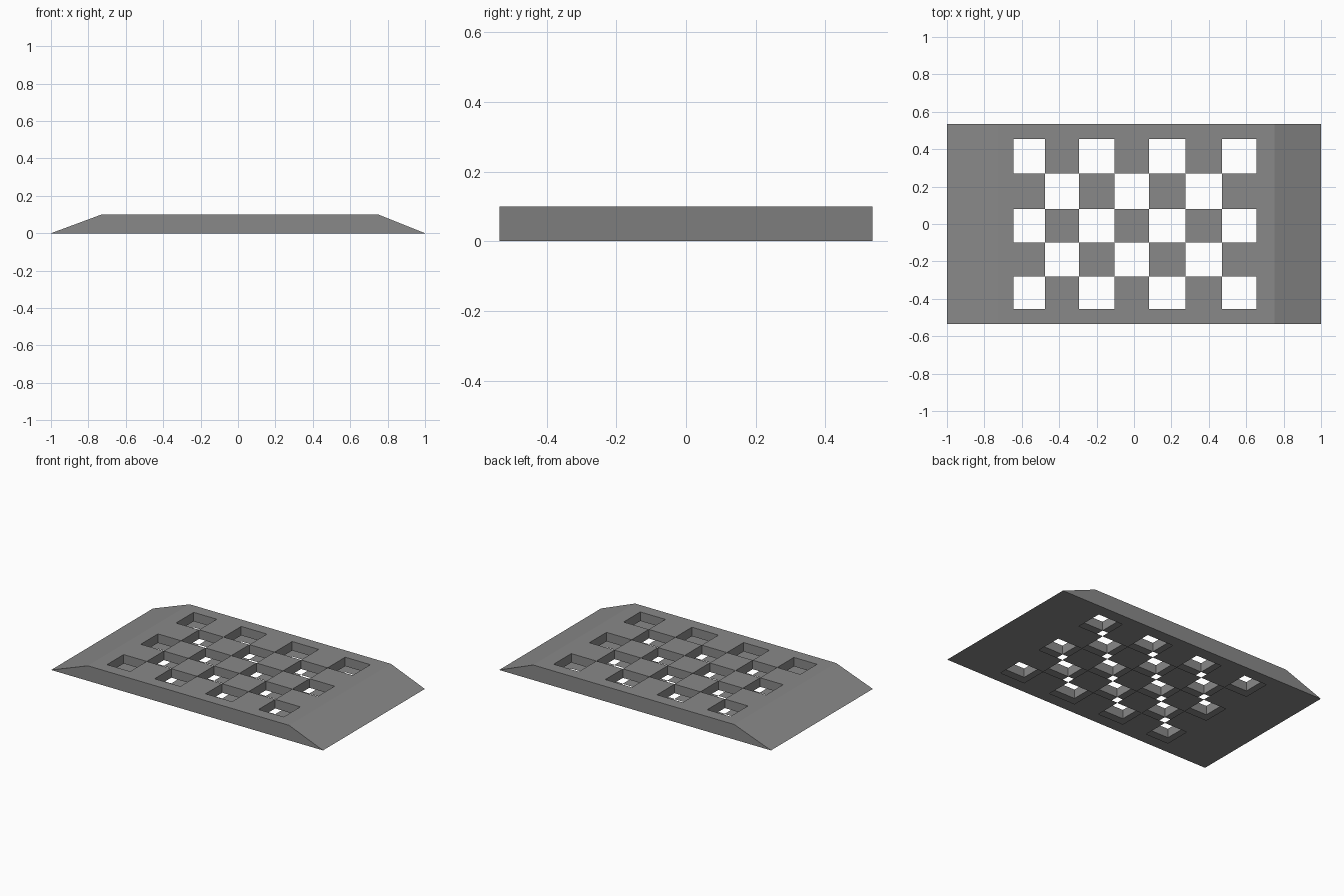
import bpy, bmesh

if "Cube" in bpy.data.objects:
    bpy.data.objects.remove(bpy.data.objects["Cube"])

# Flat grey material
grey = bpy.data.materials.new("mid grey")
grey.diffuse_color = (0.25, 0.25, 0.25, 1)
grey.use_nodes = True
grey.node_tree.nodes["Principled BSDF"].inputs["Base Color"].default_value = grey.diffuse_color

HALF, DEPTH, TOP, GAP = 1.0, 0.535, 0.10, 0.04
LEFT, RIGHT = -0.73, 0.75          # ends of the flat top
xs = [-0.645, -0.475, -0.295, -0.105, 0.08, 0.275, 0.47, 0.655]
ys = [-0.455, -0.28, -0.10, 0.08, 0.27, 0.455]


def is_hole(i, j):
    """Checkerboard cells inside the border are open."""
    return 1 <= i <= 7 and 1 <= j <= 5 and (i + j) % 2 == 0


def cells(x0, x1):
    gx, gy = [x0] + xs + [x1], [-DEPTH] + ys + [DEPTH]
    for i in range(len(gx) - 1):
        for j in range(len(gy) - 1):
            yield i, j, gx[i], gx[i + 1], gy[j], gy[j + 1]


def quad(bm, *pts):
    bm.faces.new([bm.verts.new(p) for p in pts])


def sheet(bm, x0, x1, z, up):
    """Horizontal sheet with the checkerboard openings."""
    for i, j, a, b, c, d in cells(x0, x1):
        if not is_hole(i, j):
            p = [(a, c, z), (b, c, z), (b, d, z), (a, d, z)]
            quad(bm, *(p if up else p[::-1]))


def finish(bm, name):
    bmesh.ops.remove_doubles(bm, verts=bm.verts[:], dist=1e-5)
    # Merge the coplanar cells back into clean flat areas
    me = bpy.data.meshes.new(name)
    bm.to_mesh(me)
    bm.free()
    me.materials.append(grey)
    ob = bpy.data.objects.new(name, me)
    bpy.context.collection.objects.link(ob)
    return ob


# Ramped upper deck: perforated top, ramps, sides, hole walls and underside
bm = bmesh.new()
sheet(bm, LEFT, RIGHT, TOP, True)
quad(bm, (-HALF, -DEPTH, 0), (LEFT, -DEPTH, TOP), (LEFT, DEPTH, TOP), (-HALF, DEPTH, 0))
quad(bm, (HALF, DEPTH, 0), (RIGHT, DEPTH, TOP), (RIGHT, -DEPTH, TOP), (HALF, -DEPTH, 0))
side = [(-HALF, 0), (HALF, 0), (RIGHT, TOP), (LEFT, TOP)]
quad(bm, *[(x, -DEPTH, z) for x, z in side])
quad(bm, *[(x, DEPTH, z) for x, z in side[::-1]])
k = GAP / TOP
sheet(bm, -HALF + (LEFT + HALF) * k, HALF - (HALF - RIGHT) * k, GAP, False)
for i, j, a, b, c, d in cells(LEFT, RIGHT):
    if is_hole(i, j):
        ring = [(a, c), (b, c), (b, d), (a, d)]
        for n in range(4):
            p, q = ring[n], ring[(n + 1) % 4]
            quad(bm, (*q, GAP), (*p, GAP), (*p, TOP), (*q, TOP))
finish(bm, "ramped_deck")

# Thin base sheet with the same openings, hollow space above it
bm = bmesh.new()
sheet(bm, -HALF, HALF, 0.0, False)
sheet(bm, -HALF + 0.01, HALF - 0.01, 0.002, True)
finish(bm, "base_sheet")
